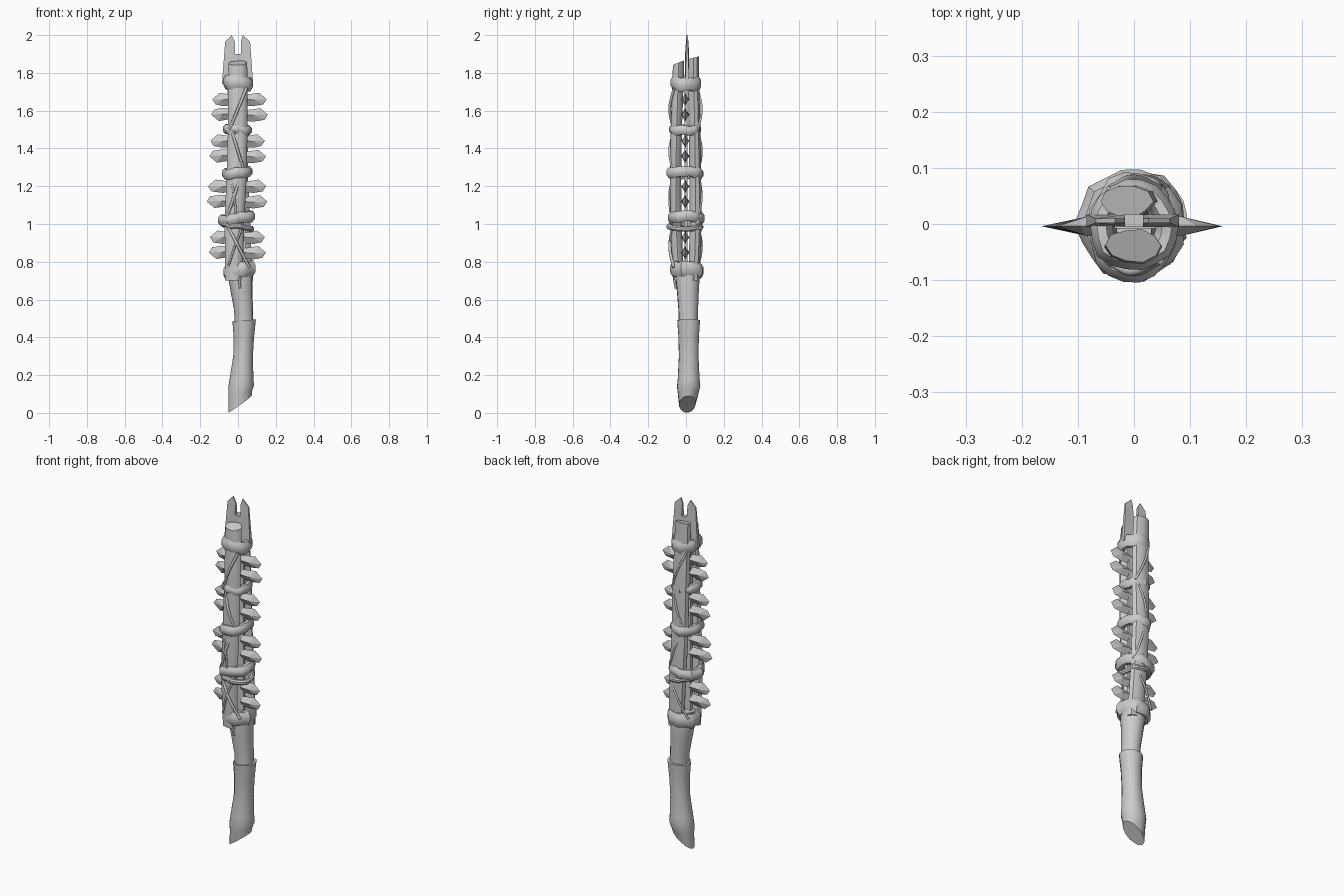
import bpy, bmesh, math, random
from mathutils import Vector

random.seed(4)
cube = bpy.data.objects.get("Cube")
if cube:
    bpy.data.objects.remove(cube)

grey = bpy.data.materials.new("plain grey")
grey.use_nodes = True
grey.diffuse_color = (0.6, 0.6, 0.6, 1)
grey.node_tree.nodes["Principled BSDF"].inputs["Base Color"].default_value = (0.6, 0.6, 0.6, 1)


def finish(name, bm, smooth=True):
    bmesh.ops.recalc_face_normals(bm, faces=bm.faces)
    mesh = bpy.data.meshes.new(name)
    bm.to_mesh(mesh)
    bm.free()
    mesh.materials.append(grey)
    obj = bpy.data.objects.new(name, mesh)
    bpy.context.collection.objects.link(obj)
    if smooth:
        bpy.ops.object.select_all(action="DESELECT")
        obj.select_set(True)
        bpy.context.view_layer.objects.active = obj
        bpy.ops.object.shade_smooth_by_angle(angle=math.radians(40))
    return obj


def skin(bm, loops, closed=False):
    """Bridge loops of vertices; cap the ends unless closed."""
    n = len(loops[0])
    pairs = list(zip(loops, loops[1:]))
    if closed:
        pairs.append((loops[-1], loops[0]))
    else:
        bm.faces.new(loops[0])
        bm.faces.new(loops[-1])
    for a, b in pairs:
        for i in range(n):
            j = (i + 1) % n
            bm.faces.new((a[i], a[j], b[j], b[i]))


def loft(name, sections, sides=12, rough=0.0):
    """Sections: z, centre x, centre y, radius x, radius y, slope in x, slope in y."""
    bm = bmesh.new()
    loops = []
    wobble = [1 + random.uniform(-rough, rough) for _ in range(sides)]
    for z, cx, cy, rx, ry, sx, sy in sections:
        loop = []
        for i in range(sides):
            a = math.tau * i / sides
            dx, dy = rx * math.cos(a) * wobble[i], ry * math.sin(a) * wobble[i]
            loop.append(bm.verts.new((cx + dx, cy + dy, z + sx * dx + sy * dy)))
        loops.append(loop)
    skin(bm, loops)
    return finish(name, bm)


def binding(name, z, cx, cy, rx, ry, height, thick, tilt=0.0, sides=18):
    """Lumpy wrapped ring; rx and ry are the outer radii."""
    bm = bmesh.new()
    loops = []
    for i in range(sides):
        a = math.tau * i / sides
        swell = random.uniform(0.93, 1.05)
        lift = random.uniform(-0.005, 0.005) + tilt * math.cos(a)
        loop = []
        for k in range(8):
            b = math.tau * (k + 0.5) / 8
            r = thick * (math.cos(b) - 1) / 2
            loop.append(bm.verts.new((cx + (rx + r) * swell * math.cos(a),
                                      cy + (ry + r) * swell * math.sin(a),
                                      z + lift + height / 2 * swell * math.sin(b))))
        loops.append(loop)
    skin(bm, loops, closed=True)
    finish(name, bm)


def cord(name, points, radius=0.008):
    curve = bpy.data.curves.new(name, "CURVE")
    curve.dimensions = "3D"
    curve.bevel_depth = radius
    curve.bevel_resolution = 1
    curve.resolution_u = 5
    curve.use_fill_caps = True
    spline = curve.splines.new("BEZIER")
    spline.bezier_points.add(len(points) - 1)
    for p, co in zip(spline.bezier_points, points):
        p.co = co
        p.handle_left_type = p.handle_right_type = "AUTO"
    curve.materials.append(grey)
    obj = bpy.data.objects.new(name, curve)
    bpy.context.collection.objects.link(obj)


def plate(name, outline, y, half):
    """Flat board with thinned upper edge."""
    bm = bmesh.new()
    loops = [[bm.verts.new((x, y + s * half * (0.35 if z > 1.95 else 1), z)) for x, z in outline]
             for s in (-1, 1)]
    skin(bm, loops)
    return finish(name, bm, False)


def blade(name, side, z, reach, flip):
    """Knapped stone flake: sharp outline with a raised ridge towards the root."""
    outline = [(0.03, -0.034), (0.085, -0.036), (reach - 0.018, -0.028),
               (reach, 0.0), (reach - 0.04, 0.034), (0.03, 0.022)]
    bm = bmesh.new()
    rim = [bm.verts.new((side * x, -0.004, z + flip * h)) for x, h in outline]
    for s in (-1, 1):
        root = bm.verts.new((side * 0.03, -0.004 + s * 0.022, z))
        ridge = bm.verts.new((side * 0.085, -0.004 + s * 0.017, z - flip * 0.004))
        bm.faces.new((rim[0], rim[1], ridge, root))
        bm.faces.new((rim[5], root, ridge, rim[4]))
        for i in range(1, 4):
            bm.faces.new((rim[i], rim[i + 1], ridge))
    finish(name, bm, False)


# Handle: grip with stepped collar, slanted foot, flared neck
loft("grip", [(0.047, 0.012, 0.008, 0.062, 0.045, 0.72, 0.1),
              (0.10, 0.014, 0.012, 0.062, 0.056, 0.28, 0),
              (0.14, 0.018, 0.015, 0.068, 0.064, 0.1, 0),
              (0.18, 0.02, 0.015, 0.063, 0.060, 0, 0),
              (0.30, 0.028, 0.015, 0.052, 0.054, 0, 0),
              (0.40, 0.032, 0.015, 0.054, 0.056, 0, 0),
              (0.49, 0.034, 0.015, 0.062, 0.063, 0.08, 0)], 14, 0.04)
loft("neck", [(0.46, 0.033, 0.012, 0.050, 0.050, 0, 0),
              (0.54, 0.030, 0.012, 0.050, 0.052, 0, 0),
              (0.64, 0.020, 0.010, 0.058, 0.058, 0, 0),
              (0.74, 0.012, 0.008, 0.068, 0.066, 0, 0),
              (0.79, 0.010, 0.006, 0.066, 0.062, 0, 0)], 14, 0.03)

# Two staves that clamp the blades
loft("front_stave", [(0.70, -0.020, -0.038, 0.045, 0.030, 0, 0),
                     (1.00, -0.018, -0.052, 0.050, 0.030, 0, 0),
                     (1.25, -0.006, -0.054, 0.052, 0.030, 0, 0),
                     (1.50, 0.0, -0.050, 0.050, 0.030, 0, 0),
                     (1.80, 0.0, -0.040, 0.050, 0.031, 0, 0),
                     (1.853, 0.0, -0.038, 0.048, 0.030, 0.05, 0.4)], 10, 0.08)
loft("back_stave", [(0.70, 0.030, 0.042, 0.045, 0.030, 0, 0),
                    (1.00, 0.012, 0.052, 0.050, 0.032, 0, 0),
                    (1.25, 0.0, 0.050, 0.050, 0.032, 0, 0),
                    (1.50, -0.002, 0.046, 0.050, 0.032, 0, 0),
                    (1.80, -0.010, 0.040, 0.048, 0.030, 0, 0),
                    (1.88, -0.014, 0.040, 0.046, 0.029, 0, 0.25)], 10, 0.08)

# Core board and forked tip
plate("core_board", [(-0.035, 0.72), (0.04, 0.72), (0.04, 1.75), (-0.035, 1.75)], 0.0, 0.008)
plate("forked_tip", [(-0.085, 1.74), (0.08, 1.74), (0.064, 1.965), (0.026, 2.0), (0.016, 1.97),
                     (0.016, 1.90), (-0.016, 1.90), (-0.016, 1.965), (-0.034, 2.0),
                     (-0.068, 1.965)], 0.006, 0.011)

# Stone blades, in pairs between the bindings
for n, (z, left, right) in enumerate([(0.89, 0.148, 0.155), (1.16, 0.155, 0.165),
                                      (1.40, 0.148, 0.152), (1.62, 0.158, 0.142)]):
    for k, dz in enumerate((-0.041, 0.041)):
        blade(f"left_blade_{2 * n + k}", 1, z + dz, left - 0.006 * k, 1)
        blade(f"right_blade_{2 * n + k}", -1, z + dz, right - 0.006 * k, -1 if k == 0 else 1)

# Wrapped bindings
binding("binding_bottom", 0.755, 0.008, 0.006, 0.089, 0.090, 0.085, 0.05, 0.008)
binding("binding_lower", 1.03, -0.006, 0.0, 0.098, 0.103, 0.062, 0.05, 0.010)
binding("binding_lower_loop", 0.985, 0.002, -0.002, 0.088, 0.100, 0.030, 0.03, -0.012)
binding("binding_middle", 1.27, -0.004, -0.006, 0.081, 0.098, 0.058, 0.045, 0.006)
binding("binding_upper", 1.50, -0.002, -0.004, 0.078, 0.085, 0.055, 0.045, -0.004)
binding("binding_top", 1.745, 0.0, -0.002, 0.083, 0.084, 0.078, 0.045, -0.006)

# Diagonal lashings; each crosses the face of a stave between two bindings
lashings = [("top", 1.72, 0.045, 1.50, -0.045), ("upper", 1.50, -0.035, 1.27, 0.035),
            ("middle", 1.27, 0.02, 1.03, -0.06), ("lower", 1.0, -0.06, 0.77, 0.06)]
for label, z1, x1, z2, x2 in lashings:
    mid = (z1 + z2) / 2
    cord(f"front_lashing_{label}", [(x1, -0.064, z1), ((x1 + x2) / 2, -0.086, mid), (x2, -0.066, z2)])
    cord(f"back_lashing_{label}", [(-x1, 0.062, z1), (-(x1 + x2) / 2, 0.083, mid), (-x2, 0.064, z2)], 0.006)
cord("cross_lashing", [(0.03, -0.07, 1.0), (-0.01, -0.086, 0.90), (-0.05, -0.066, 0.78)], 0.006)
cord("side_lashing", [(-0.045, -0.06, 1.27), (-0.02, -0.086, 1.15), (-0.01, -0.08, 1.03)], 0.006)
cord("loose_cord_end", [(-0.01, -0.06, 0.76), (0.004, -0.062, 0.71), (0.012, -0.054, 0.66)], 0.006)
